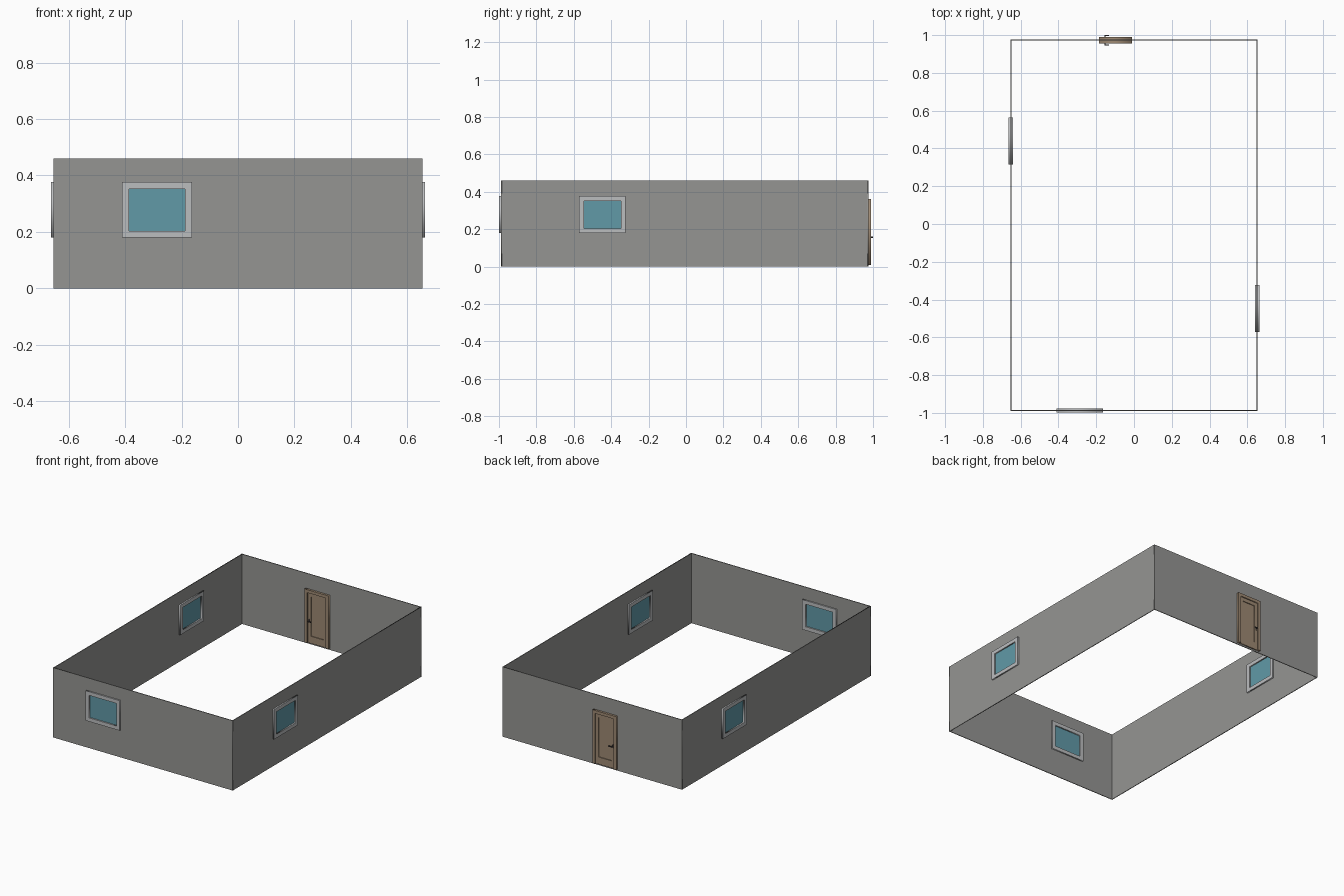
import bpy
from math import radians

if "Cube" in bpy.data.objects:
    bpy.data.objects.remove(bpy.data.objects["Cube"])

WX, YF, YB, H = 0.652, -0.987, 0.973, 0.46   # wall centre lines and height
T = 0.005                                    # wall thickness


def material(name, rgb):
    m = bpy.data.materials.new(name)
    m.diffuse_color = (*rgb, 1)
    m.use_nodes = True
    m.node_tree.nodes["Principled BSDF"].inputs["Base Color"].default_value = m.diffuse_color
    return m


WALL = material("wall_grey", (0.30, 0.30, 0.29))
FRAME = material("frame_grey", (0.50, 0.51, 0.52))
GLASS = material("glass_blue", (0.12, 0.32, 0.39))
WOOD = material("door_wood", (0.34, 0.25, 0.17))
METAL = material("handle_dark", (0.06, 0.05, 0.05))


def rect(cx, cz, w, h):
    return [(cx - w / 2, cz - h / 2), (cx + w / 2, cz - h / 2),
            (cx + w / 2, cz + h / 2), (cx - w / 2, cz + h / 2)]


def plate(name, outlines, depth, loc, turn, mat):
    """Upright flat plate; outlines after the first cut holes."""
    cu = bpy.data.curves.new(name, 'CURVE')
    cu.dimensions, cu.fill_mode, cu.extrude = '2D', 'BOTH', depth / 2
    for pts in outlines:
        s = cu.splines.new('POLY')
        s.points.add(len(pts) - 1)
        for p, (u, v) in zip(s.points, pts):
            p.co = (u, v, 0, 1)
        s.use_cyclic_u = True
    ob = bpy.data.objects.new(name, cu)
    bpy.context.collection.objects.link(ob)
    ob.location = loc
    ob.rotation_euler = (radians(90), 0, radians(turn))
    cu.materials.append(mat)
    bpy.ops.object.select_all(action='DESELECT')
    ob.select_set(True)
    bpy.context.view_layer.objects.active = ob
    bpy.ops.object.convert(target='MESH')


def window_wall(side, loc, turn, length, u):
    """Wall with an opening, a window frame and a recessed pane."""
    z = 0.278
    plate(side + "_wall", [rect(0, H / 2, length, H), rect(u, z, 0.22, 0.17)], T, loc, turn, WALL)
    plate(side + "_window_frame", [rect(u, z, 0.248, 0.197), rect(u, z, 0.198, 0.148)],
          0.023, loc, turn, FRAME)
    plate(side + "_window_glass", [rect(u, z, 0.2, 0.15)], 0.006, loc, turn, GLASS)


# three walls with windows (side wall coordinates run along y)
mid, depth = (YF + YB) / 2, YB - YF
window_wall("front", (0, YF, 0), 0, 2 * WX + T, -0.287)
window_wall("right", (WX, mid, 0), 90, depth - T, -0.447 - mid)
window_wall("left", (-WX, mid, 0), 90, depth - T, 0.439 - mid)

# back wall with doorway
DX, DZ, back = -0.098, 0.186, (0, YB, 0)
plate("back_wall", [rect(0, H / 2, 2 * WX + T, H), rect(DX, DZ, 0.155, 0.335)], T, back, 0, WALL)

# door surround: two jambs and a head in one outline
x0, x1, zb, zt, j = DX - 0.0875, DX + 0.0875, 0.01, 0.361, 0.02
plate("door_surround", [[(x0, zb), (x0 + j, zb), (x0 + j, zt - j), (x1 - j, zt - j),
                         (x1 - j, zb), (x1, zb), (x1, zt), (x0, zt)]], 0.034, back, 0, WOOD)

# door leaf: stiles and rails, with a thinner inset panel
plate("door_leaf", [rect(DX, (zb + zt - j) / 2, 0.136, zt - j - zb),
                    rect(DX, 0.187, 0.092, 0.26)], 0.02, back, 0, WOOD)
plate("door_panel", [rect(DX, 0.187, 0.094, 0.262)], 0.009, back, 0, WOOD)


def box(name, loc, size, mat):
    bpy.ops.mesh.primitive_cube_add(size=1, location=loc)
    ob = bpy.context.object
    ob.name, ob.scale = name, size
    ob.data.materials.append(mat)


# lever handles on both faces
HX, HZ = -0.154, 0.157
bpy.ops.mesh.primitive_cylinder_add(vertices=12, radius=0.003, depth=0.052,
                                    location=(HX, YB, HZ), rotation=(radians(90), 0, 0))
bpy.context.object.name = "handle_spindle"
bpy.context.object.data.materials.append(METAL)
for s, label in ((1, "outer"), (-1, "inner")):
    box(label + "_handle_lever", (HX + 0.009, YB + s * 0.0245, HZ), (0.024, 0.005, 0.006), METAL)
    box(label + "_handle_plate", (HX, YB + s * 0.011, HZ), (0.009, 0.003, 0.02), METAL)
